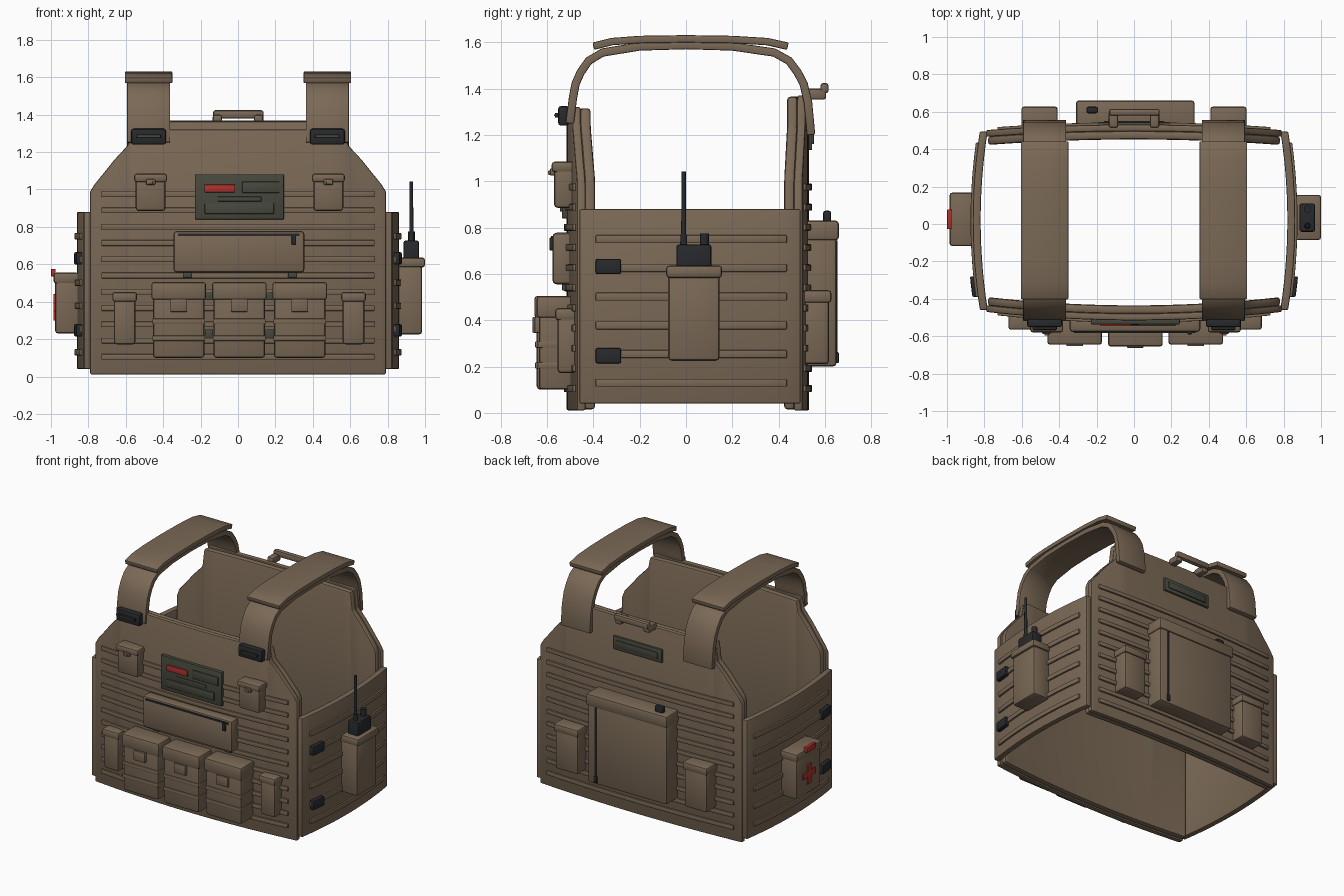
import bpy, bmesh, math
from mathutils import Vector, Matrix

if "Cube" in bpy.data.objects:
    bpy.data.objects.remove(bpy.data.objects["Cube"])


def material(name, rgb):
    m = bpy.data.materials.new(name)
    m.diffuse_color = (*rgb, 1)
    m.use_nodes = True
    m.node_tree.nodes["Principled BSDF"].inputs["Base Color"].default_value = m.diffuse_color
    return m


BROWN = material("brown fabric", (0.195, 0.140, 0.092))
OLIVE = material("dark olive", (0.062, 0.064, 0.046))
BLACK = material("black plastic", (0.020, 0.022, 0.025))
RED = material("red", (0.42, 0.032, 0.027))


def finish(bm, name, mat, bevel=0.0, seg=2):
    bmesh.ops.recalc_face_normals(bm, faces=bm.faces)
    if bevel:
        sharp = [e for e in bm.edges if e.calc_face_angle(0) > math.radians(35)]
        bmesh.ops.bevel(bm, geom=sharp, offset=bevel, segments=seg, profile=0.5,
                        affect='EDGES', clamp_overlap=True)
    me = bpy.data.meshes.new(name)
    bm.to_mesh(me)
    bm.free()
    me.materials.append(mat)
    ob = bpy.data.objects.new(name, me)
    bpy.context.collection.objects.link(ob)
    return ob


def box(name, x, y, z, mat=BROWN, bevel=0.012):
    bm = bmesh.new()
    bmesh.ops.create_cube(bm, size=1)
    size = [abs(r[1] - r[0]) for r in (x, y, z)]
    mid = [(r[0] + r[1]) / 2 for r in (x, y, z)]
    bmesh.ops.transform(bm, verts=bm.verts,
                        matrix=Matrix.Translation(mid) @ Matrix.Diagonal((*size, 1)))
    return finish(bm, name, mat, min(bevel, min(size) * 0.35))


def rod(name, x, y, z0, z1, r0, r1, mat=BLACK):
    bm = bmesh.new()
    bmesh.ops.create_cone(bm, cap_ends=True, segments=16, radius1=r0, radius2=r1, depth=z1 - z0)
    bmesh.ops.translate(bm, verts=bm.verts, vec=(x, y, (z0 + z1) / 2))
    return finish(bm, name, mat)


def loft(name, sections, mat=BROWN, bevel=0.01):
    """Join four-point cross-sections into a closed slab."""
    bm = bmesh.new()
    rows = [[bm.verts.new(p) for p in s] for s in sections]
    for a, b in zip(rows, rows[1:]):
        for i in range(4):
            j = (i + 1) % 4
            bm.faces.new((a[i], a[j], b[j], b[i]))
    bm.faces.new(rows[0])
    bm.faces.new(rows[-1])
    return finish(bm, name, mat, bevel)


def spread(a, b, n):
    return [a + (b - a) * i / n for i in range(n + 1)]


# curved surfaces of the vest
def front_y(x):
    return -0.515 + 0.045 * (x / 0.79) ** 2


def back_y(x):
    return 0.532 - 0.03 * (x / 0.79) ** 2


def side_x(y):
    return 0.862 - 0.038 * ((y - 0.02) / 0.48) ** 2


def wall(name, us, z0, top, surf, d0, d1, side=0, mat=BROWN, bevel=0.008):
    """Slab between two offsets of a curved surface; side = +-1 for left/right walls."""
    secs = []
    for u in us:
        a, b, t = surf(u) + d0, surf(u) + d1, top(u)
        pts = [(a, z0), (a, t), (b, t), (b, z0)]
        secs.append([(side * p, u, z) if side else (u, p, z) for p, z in pts])
    return loft(name, secs, mat, bevel)


def outline(peak, w):
    """Panel top edge: flat neck, then sloping shoulders."""
    pts = [(0, peak), (0.575, peak), (0.59, 1.235), (0.66, 1.16), (0.72, 1.085), (0.765, 1.03), (w, 0.99)]

    def top(x):
        x = abs(x)
        for (xa, za), (xb, zb) in zip(pts, pts[1:]):
            if x <= xb + 1e-6:
                return za + (zb - za) * (x - xa) / (xb - xa)
        return pts[-1][1]
    half = [p[0] for p in pts[2:]]
    xs = [-x for x in reversed(half)] + spread(-0.575, 0.575, 14) + half
    return xs, top


# front and back panels: outer carrier, inner pad, webbing rows
for label, surf, s, peak in (("front", front_y, 1, 1.32), ("back", back_y, -1, 1.37)):
    xs, top = outline(peak, 0.79)
    wall(label + "_carrier", xs, 0.01, top, surf, 0, s * 0.036)
    xs, top = outline(peak - 0.005, 0.78)
    wall(label + "_pad", xs, 0.015, top, surf, s * 0.034, s * 0.08, bevel=0.014)
    for i in range(11):
        z = 0.975 - 0.087 * i
        wall(f"{label}_webbing_{i}", spread(-0.73, 0.73, 16), z - 0.015, lambda x: z + 0.015,
             surf, -s * 0.012, s * 0.004, bevel=0.004)

# side panels with webbing and clips
for label, s in (("right", 1), ("left", -1)):
    wall(label + "_side_panel", spread(-0.46, 0.495, 12), 0.04, lambda y: 0.88, side_x, 0, -0.042, s)
    for i in range(6):
        z = 0.75 - 0.124 * i
        wall(f"{label}_side_webbing_{i}", spread(-0.39, 0.435, 10), z - 0.017, lambda y: z + 0.017,
             side_x, 0.012, -0.004, s, bevel=0.004)
    for i, z in enumerate((0.632, 0.247)):
        wall(f"{label}_side_clip_{i}", spread(-0.39, -0.28, 2), z - 0.033, lambda y: z + 0.033,
             side_x, 0.03, -0.004, s, BLACK)


# shoulder straps
def ribbon(name, pts, cx, half, thick):
    secs = []
    for i, p in enumerate(pts):
        t = Vector(pts[min(i + 1, len(pts) - 1)]) - Vector(pts[max(i - 1, 0)])
        n = Vector((-t.y, t.x)).normalized() * thick / 2
        o, q = Vector(p) + n, Vector(p) - n
        secs.append([(cx - half, *o), (cx + half, *o), (cx + half, *q), (cx - half, *q)])
    return loft(name, secs, bevel=0.006)


STRAP = [(-0.502, 1.25), (-0.488, 1.36), (-0.477, 1.42), (-0.455, 1.47), (-0.42, 1.52), (-0.36, 1.556),
         (-0.2, 1.582), (0, 1.588), (0.2, 1.582), (0.38, 1.556), (0.445, 1.52), (0.482, 1.47),
         (0.508, 1.42), (0.527, 1.34), (0.54, 1.2)]
PAD = [(-0.40, 1.583), (-0.32, 1.603), (-0.2, 1.612), (0, 1.615), (0.2, 1.612), (0.35, 1.603), (0.44, 1.583)]
for label, s in (("left", -1), ("right", 1)):
    c = s * 0.478
    ribbon(label + "_shoulder_strap", STRAP, c, 0.115, 0.036)
    ribbon(label + "_shoulder_pad", PAD, c, 0.127, 0.032)
    box(label + "_strap_buckle", (c - 0.093, c + 0.093), (-0.552, -0.505), (1.24, 1.325), BLACK)
    box(label + "_buckle_bar", (c - 0.065, c + 0.065), (-0.566, -0.545), (1.275, 1.295), BLACK, 0.004)
    box(label + "_buckle_slot", (c - 0.06, c + 0.06), (-0.569, -0.564), (1.281, 1.289), OLIVE, 0)

# carry handle
for s in (-1, 1):
    box("handle_leg", (s * 0.135, s * 0.085), (0.515, 0.605), (1.352, 1.40))
box("handle_bar", (-0.133, 0.137), (0.58, 0.616), (1.38, 1.424))


def pouch(name, cx, half, y_in, y_out, z0, z1, lid):
    """Fabric pouch with an overhanging lid, opening along +-y."""
    d = math.copysign(0.01, y_out - y_in)
    box(name + "_body", (cx - half + 0.008, cx + half - 0.008), (y_in, y_out - d), (z0, z1 - 0.01), bevel=0.016)
    box(name + "_lid", (cx - half, cx + half), (y_in, y_out), (z1 - lid, z1), bevel=0.014)


# front magazine pouches with bands and closing tabs
for i, (c, y) in enumerate(((-0.317, -0.645), (0.007, -0.655), (0.33, -0.645))):
    pouch(f"magazine_pouch_{i}", c, 0.146, -0.49, y, 0.10, 0.505, 0.095)
    box(f"magazine_tab_{i}", (c - 0.045, c + 0.045), (y + 0.03, y - 0.008), (0.345, 0.415), bevel=0.006)
    for z in (0.205, 0.295):
        box(f"magazine_band_{i}", (c - 0.141, c + 0.141), (-0.49, y + 0.004), (z - 0.014, z + 0.014), bevel=0.004)
for c in (-0.155, 0.168):
    for z in (0.23, 0.43):
        box("pouch_link", (c - 0.022, c + 0.022), (-0.50, -0.535), (z - 0.022, z + 0.022), OLIVE, 0.004)

# slim front pouches and upper pouches
for s in (-1, 1):
    pouch("slim_pouch", s * 0.612 + 0.006, 0.066, -0.46, -0.565, 0.172, 0.452, 0.052)
    c = s * 0.475 + 0.008
    pouch("chest_pouch", c, 0.088, -0.48, -0.58, 0.885, 1.085, 0.046)
    box("chest_pouch_tab", (c - 0.025, c + 0.025), (-0.56, -0.587), (1.025, 1.055), bevel=0.005)
    box("chest_pouch_stud", (c - 0.012, c + 0.012), (-0.58, -0.596), (1.028, 1.046), BROWN, 0.004)
    pouch("rear_small_pouch", s * 0.505, 0.097, 0.49, 0.628, 0.21, 0.53, 0.055)

# document pouch with zip
box("document_pouch", (-0.345, 0.355), (-0.49, -0.577), (0.555, 0.778), bevel=0.018)
box("document_zip", (-0.32, 0.33), (-0.57, -0.582), (0.752, 0.764), BLACK, 0)
box("document_zip_pull", (0.287, 0.31), (-0.57, -0.59), (0.702, 0.757), BLACK, 0.004)
for c in (-0.27, 0.292):
    box("document_link", (c - 0.024, c + 0.024), (-0.495, -0.535), (0.528, 0.56), OLIVE, 0.004)

# chest patch board
box("patch_board", (-0.23, 0.245), (-0.50, -0.536), (0.84, 1.08), OLIVE, 0.004)
box("red_strip", (-0.18, -0.015), (-0.53, -0.546), (0.985, 1.026), RED, 0.003)
box("patch_strip_upper", (0.022, 0.222), (-0.53, -0.545), (0.982, 1.042), OLIVE, 0.003)
box("patch_strip_lower", (-0.178, 0.192), (-0.53, -0.545), (0.87, 0.925), OLIVE, 0.003)
box("patch_webbing", (-0.11, 0.125), (-0.53, -0.541), (0.937, 0.962), OLIVE, 0.003)

# rear pack, zip, knob and patch
pouch("rear_pack", 0.007, 0.317, 0.49, 0.66, 0.20, 0.83, 0.085)
box("rear_pack_zip", (0.244, 0.256), (0.64, 0.655), (0.24, 0.745), BLACK, 0)
box("rear_pack_zip_pull", (0.238, 0.262), (0.64, 0.66), (0.215, 0.262), BLACK, 0.004)
box("rear_pack_knob", (-0.255, -0.193), (0.592, 0.627), (0.82, 0.873), BLACK, 0.01)
box("rear_patch", (-0.19, 0.19), (0.51, 0.545), (1.135, 1.23), OLIVE, 0.004)
box("rear_patch_strip", (-0.16, 0.16), (0.54, 0.552), (1.16, 1.205), OLIVE, 0.003)

# radio in its pouch
box("radio_pouch", (0.85, 0.985), (-0.077, 0.145), (0.225, 0.60), bevel=0.016)
box("radio_pouch_rim", (0.85, 1.0), (-0.086, 0.156), (0.583, 0.636), bevel=0.014)
box("radio", (0.885, 0.968), (-0.042, 0.11), (0.60, 0.728), BLACK)
rod("antenna_base", 0.927, -0.01, 0.72, 0.77, 0.016, 0.013)
rod("antenna", 0.927, -0.01, 0.76, 1.042, 0.011, 0.009)
rod("radio_knob", 0.927, 0.08, 0.72, 0.775, 0.019, 0.019)

# medical pouch with cross and pull tab
box("medical_pouch", (-0.85, -0.978), (-0.11, 0.16), (0.23, 0.54), bevel=0.016)
box("medical_pouch_lid", (-0.85, -0.986), (-0.118, 0.168), (0.497, 0.555), bevel=0.014)
box("cross_upright", (-0.97, -0.987), (0.004, 0.046), (0.30, 0.44), RED, 0.002)
box("cross_arm", (-0.97, -0.986), (-0.045, 0.095), (0.349, 0.391), RED, 0.002)
box("medical_pull_tab", (-0.975, -1.0), (-0.028, 0.078), (0.535, 0.576), RED, 0.006)

# smooth shading with crisp edges
bpy.ops.object.select_all(action='SELECT')
bpy.context.view_layer.objects.active = bpy.data.objects["front_carrier"]
bpy.ops.object.shade_smooth_by_angle(angle=math.radians(32))
